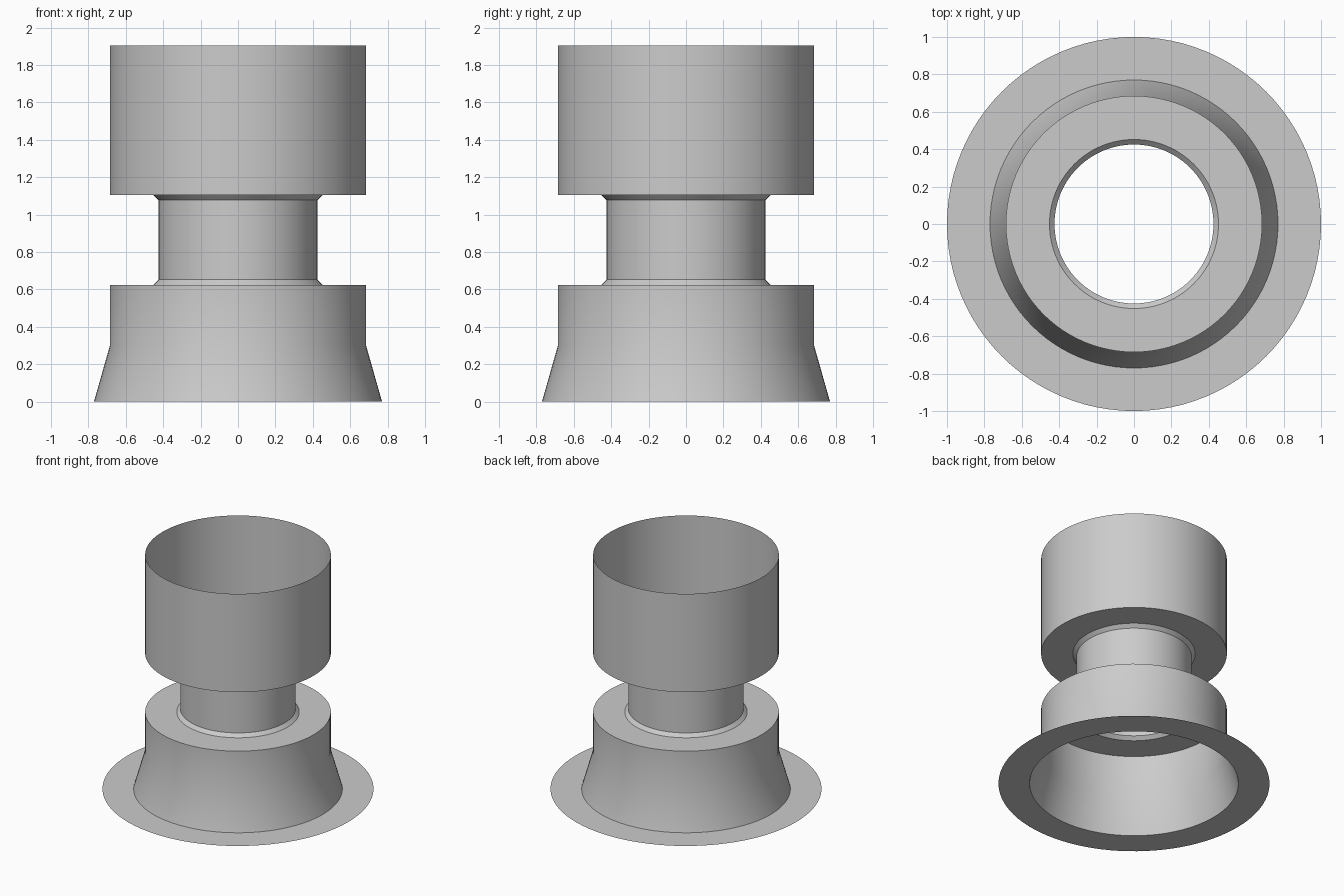
import bpy
import bmesh
from math import radians, tau
from mathutils import Matrix

if "Cube" in bpy.data.objects:
    bpy.data.objects.remove(bpy.data.objects["Cube"])

SEGMENTS = 96
BODY, NECK = 0.685, 0.425       # radii of the body and the neck
LEDGE, FLOOR = 0.625, 1.105     # heights of the base top and the cup floor
BEVEL = 0.027

grey = bpy.data.materials.new("plain grey")
grey.use_nodes = True
colour = (0.6, 0.6, 0.6, 1)
grey.diffuse_color = colour
grey.node_tree.nodes["Principled BSDF"].inputs["Base Color"].default_value = colour


def lathe(name, profile):
    """Spin an open (radius, height) profile round the z axis as a thin shell."""
    bm = bmesh.new()
    verts = [bm.verts.new((r, 0, z)) for r, z in profile]
    edges = [bm.edges.new(pair) for pair in zip(verts, verts[1:])]
    bmesh.ops.spin(bm, geom=verts + edges, axis=(0, 0, 1), cent=(0, 0, 0),
                   angle=tau, steps=SEGMENTS, use_merge=True)
    bmesh.ops.remove_doubles(bm, verts=bm.verts, dist=0.0001)
    bmesh.ops.recalc_face_normals(bm, faces=bm.faces)
    # Turn the shell so its faces point outwards or up
    if sum(f.normal.dot(f.calc_center_median()) + f.normal.z for f in bm.faces) < 0:
        bmesh.ops.reverse_faces(bm, faces=bm.faces)
    mesh = bpy.data.meshes.new(name)
    bm.to_mesh(mesh)
    bm.free()
    mesh.materials.append(grey)
    obj = bpy.data.objects.new(name, mesh)
    bpy.context.collection.objects.link(obj)
    bpy.ops.object.select_all(action="DESELECT")
    obj.select_set(True)
    bpy.context.view_layer.objects.active = obj
    bpy.ops.object.shade_smooth_by_angle(angle=radians(30))
    return obj


# Flat ring on the ground
lathe("base_flange", [(1, 0), (0.77, 0)])

# Flared skirt, straight collar and ledge
lathe("flared_base", [(0.77, 0), (BODY, 0.3), (BODY, LEDGE), (NECK + BEVEL, LEDGE)])

# Hollow neck with a chamfer at each end
lathe("neck", [(NECK + BEVEL, LEDGE), (NECK, LEDGE + BEVEL),
               (NECK, FLOOR - BEVEL), (NECK + BEVEL, FLOOR)])

# Open cup with a hole in its floor
lathe("upper_cup", [(NECK + BEVEL, FLOOR), (BODY, FLOOR), (BODY, 1.905)])
